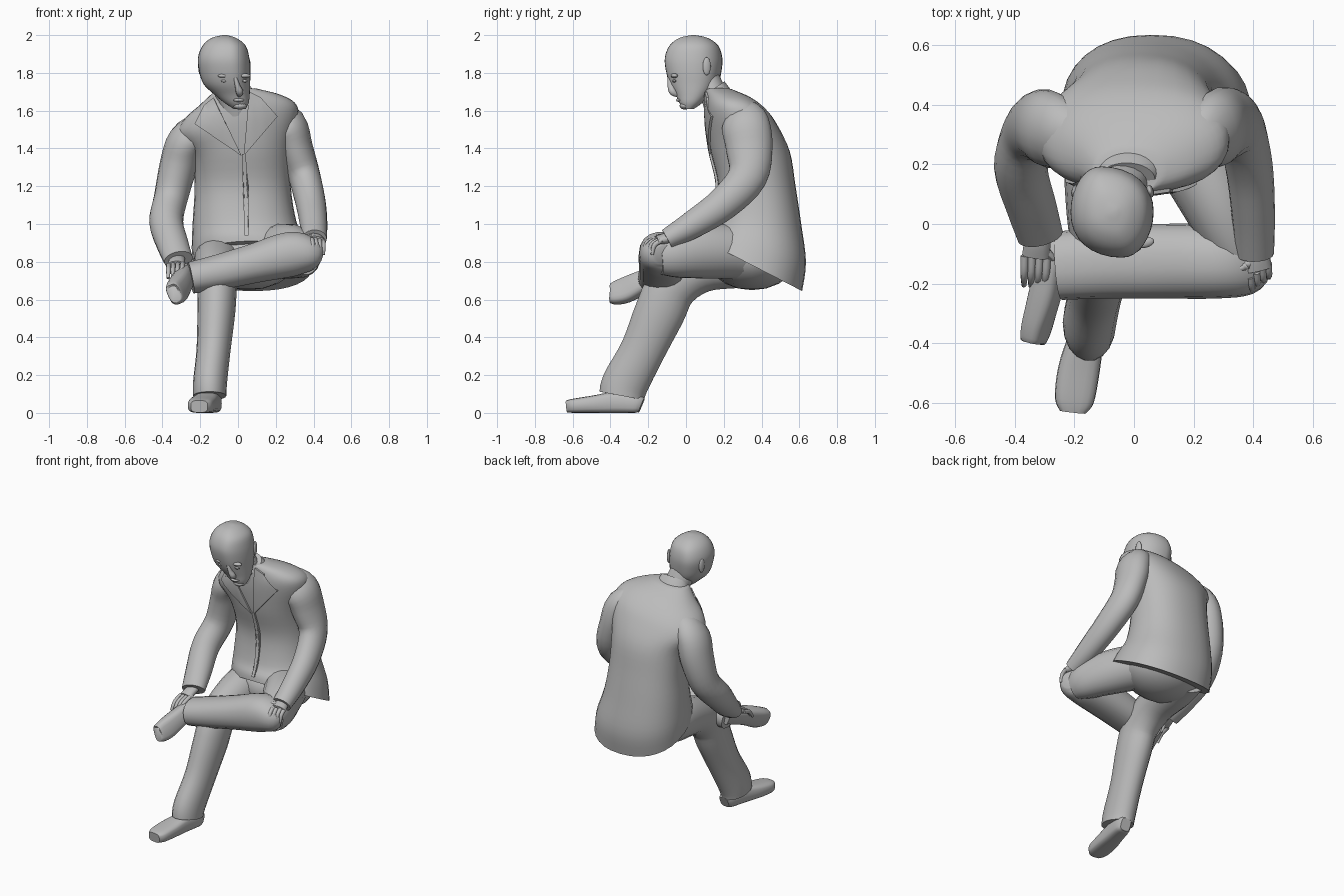
import bpy, bmesh
from math import sin, cos, pi, radians
from mathutils import Vector
from mathutils.bvhtree import BVHTree

cube = bpy.data.objects.get("Cube")
if cube:
    bpy.data.objects.remove(cube, do_unlink=True)

GRAY = (0.5, 0.5, 0.5, 1)
mat = bpy.data.materials.new("plain gray")
mat.use_nodes = True
mat.diffuse_color = GRAY
mat.node_tree.nodes["Principled BSDF"].inputs["Base Color"].default_value = GRAY


def finish(name, bm, angle=50):
    bmesh.ops.recalc_face_normals(bm, faces=bm.faces)
    mesh = bpy.data.meshes.new(name)
    bm.to_mesh(mesh)
    bm.free()
    mesh.materials.append(mat)
    ob = bpy.data.objects.new(name, mesh)
    bpy.context.collection.objects.link(ob)
    bpy.ops.object.select_all(action='DESELECT')
    ob.select_set(True)
    bpy.context.view_layer.objects.active = ob
    bpy.ops.object.shade_smooth_by_angle(angle=radians(angle))
    return ob


def spline(rows, steps=4):
    """Interpolate the rows with a Catmull-Rom curve."""
    out, last = [], len(rows) - 1
    for i in range(last):
        group = [rows[max(i - 1, 0)], rows[i], rows[i + 1], rows[min(i + 2, last)]]
        for s in range(steps):
            t = s / steps
            out.append([b + 0.5 * t * (c - a + t * (2*a - 5*b + 4*c - d + t * (3*(b - c) + d - a)))
                        for a, b, c, d in zip(*group)])
    return out + [list(rows[-1])]


def skin(name, rings):
    bm = bmesh.new()
    loops = [[bm.verts.new(p) for p in ring] for ring in rings]
    n = len(loops[0])
    for low, high in zip(loops, loops[1:]):
        for i in range(n):
            j = (i + 1) % n
            bm.faces.new((low[i], low[j], high[j], high[i]))
    bm.faces.new(loops[0][::-1])
    bm.faces.new(loops[-1])
    return finish(name, bm)


def power(v, p):
    return abs(v) ** p * (1 if v >= 0 else -1)


def tube(name, rows, ref=(1, 0, 0), sides=18, boxy=1.0):
    """Rows: x, y, z, radius along ref, radius across ref."""
    rows = spline(rows)
    pts = [Vector(r[:3]) for r in rows]
    rings = []
    for i, r in enumerate(rows):
        t = (pts[min(i + 1, len(pts) - 1)] - pts[max(i - 1, 0)]).normalized()
        a = (Vector(ref) - t * t.dot(Vector(ref))).normalized()
        b = t.cross(a)
        rings.append([pts[i] + a * r[3] * power(cos(k * 2 * pi / sides), boxy)
                      + b * r[4] * power(sin(k * 2 * pi / sides), boxy) for k in range(sides)])
    return skin(name, rings)


def stack(name, rows, sides=32, boxy=1.0, skew=0):
    """Rows: x min, x max, y min, y max, z, front lift, sideways tilt."""
    rings = []
    for x0, x1, y0, y1, z, lift, tilt in spline(rows):
        ring = []
        for k in range(sides):
            c, s = (power(f(k * 2 * pi / sides), boxy) for f in (cos, sin))
            x = (x0 + x1) / 2 + (c - skew * s * (1 - abs(c))) * (x1 - x0) / 2
            y = (y0 + y1) / 2 + s * (y1 - y0) / 2
            ring.append((x, y, z + lift * (1 - s) / 2 + tilt * x))
        rings.append(ring)
    return skin(name, rings)


def ellipsoid(name, loc, size, turn=0):
    bpy.ops.mesh.primitive_uv_sphere_add(segments=16, ring_count=10, location=loc, rotation=(0, 0, turn))
    ob = bpy.context.object
    ob.name, ob.scale = name, size
    ob.data.materials.append(mat)
    bpy.ops.object.shade_smooth()


# Jacket body with raised front hem
jacket = stack("jacket_body", [
    (-.24, .395, .10, .615, .645, .265, 0),
    (-.245, .365, .11, .635, .80, .15, 0),
    (-.24, .31, .145, .61, 1.0, .02, 0),
    (-.23, .28, .17, .58, 1.2, 0, 0),
    (-.25, .285, .13, .55, 1.38, 0, .08),
    (-.32, .32, .11, .485, 1.515, 0, .16),
    (-.29, .30, .105, .425, 1.595, 0, .16),
    (-.20, .21, .105, .345, 1.66, 0, .14),
    (-.13, .09, .10, .25, 1.71, 0, .1)], boxy=.88)

# Lapels and front closing edge laid on the jacket
tree = BVHTree.FromObject(jacket, bpy.context.evaluated_depsgraph_get())


def plate(name, outline, lift):
    bm = bmesh.new()
    bm.faces.new([bm.verts.new((x, 0, z)) for x, z in outline])
    bmesh.ops.triangulate(bm, faces=bm.faces)
    bmesh.ops.subdivide_edges(bm, edges=bm.edges, cuts=7, use_grid_fill=True)
    for v in bm.verts:
        hit = tree.ray_cast(Vector((v.co.x, -2, v.co.z)), Vector((0, 1, 0)))[0]
        v.co.y = (hit.y if hit else .15) - lift
    back = bmesh.ops.extrude_face_region(bm, geom=bm.faces[:])
    for v in back["geom"]:
        if isinstance(v, bmesh.types.BMVert):
            v.co.y += lift + .004
    finish(name, bm, 30)


plate("lapel_right", [(.02, 1.36), (-.09, 1.58), (-.13, 1.67), (-.18, 1.63), (-.18, 1.57), (-.23, 1.53)], .012)
plate("lapel_left", [(.03, 1.36), (.06, 1.58), (.06, 1.70), (.12, 1.67), (.13, 1.61), (.21, 1.57)], .012)
plate("front_edge", [(.02, 1.37), (.04, 1.37), (.055, 1.2), (.055, .94), (.035, .94), (.035, 1.2)], .012)

# Collar and neck
stack("collar", [(-.14, .10, .09, .27, 1.66, 0, .1), (-.125, .085, .095, .235, 1.715, -.04, .08),
                 (-.12, .07, .095, .205, 1.755, -.08, .05)])
tube("neck", [(-.01, .18, 1.58, .085, .075), (-.04, .14, 1.70, .085, .07),
              (-.07, .09, 1.80, .085, .075)])

# Lowered head, with the face turned to its left
stack("head", [
    (-.02, .04, -.01, .04, 1.608, 0, 0),
    (-.07, .056, -.035, .085, 1.64, 0, 0),
    (-.125, .062, -.055, .13, 1.685, 0, 0),
    (-.182, .064, -.085, .17, 1.74, 0, 0),
    (-.206, .066, -.106, .188, 1.81, 0, 0),
    (-.212, .06, -.112, .192, 1.88, 0, 0),
    (-.187, .04, -.087, .17, 1.945, 0, 0),
    (-.14, -.01, -.035, .115, 1.985, 0, 0),
    (-.08, -.06, .03, .05, 2.0, 0, 0)], boxy=.95, skew=.25)
tube("nose", [(-.015, -.088, 1.775, .01, .01), (-.002, -.08, 1.73, .014, .018),
              (.008, -.07, 1.70, .02, .02), (.006, -.045, 1.682, .012, .012)], sides=10)
ellipsoid("lips", (.004, -.036, 1.656), (.03, .016, .010), .2)
ellipsoid("chin", (.01, -.006, 1.626), (.036, .028, .02))
for side, x, y in (("right", -.075, -.083), ("left", .036, -.062)):
    ellipsoid("brow_" + side, (x, y, 1.785), (.032, .018, .012), .2)
    ellipsoid("eye_" + side, (x, y, 1.757), (.016, .010, .007), .2)
for side, x, turn in (("right", -.198, -.25), ("left", .054, .25)):
    ellipsoid("ear_" + side, (x, .11, 1.835), (.012, .022, .048), turn)

# Sleeves, rooted well inside the jacket so the shoulders run on smoothly
tube("sleeve_left", [
    (.10, .28, 1.54, .08, .09), (.19, .295, 1.545, .10, .11), (.265, .315, 1.52, .10, .13),
    (.305, .335, 1.40, .092, .125), (.352, .325, 1.25, .085, .105), (.385, .20, 1.11, .08, .09),
    (.40, .04, 1.0, .073, .075), (.405, -.10, .92, .065, .056)])
tube("sleeve_right", [
    (-.10, .28, 1.50, .08, .09), (-.19, .295, 1.485, .10, .11), (-.275, .315, 1.435, .10, .13),
    (-.315, .33, 1.31, .10, .12), (-.355, .30, 1.14, .09, .10), (-.38, .19, 1.01, .09, .09),
    (-.345, .06, .89, .085, .075), (-.315, -.04, .81, .078, .056)])


# Hands: palm, four fingers and thumb from a wrist, knuckle and fingertip line
def hand(side, wrist, knuckle, tip, across, thumb_tip):
    w, k, t, a, th = (Vector(v) for v in (wrist, knuckle, tip, across, thumb_tip))
    tube("palm_" + side, [(*w, .04, .028), (*w.lerp(k, .5), .045, .027), (*k, .046, .02)], ref=a, sides=12)
    for i in range(4):
        off = a * (i - 1.5)
        start, end = k + off * .025, t + off * .023
        mid = start.lerp(end, .5) + Vector((0, -.012, .012))
        tube(f"finger_{side}_{i}", [(*start, .014, .014), (*mid, .013, .013), (*end, .008, .008)],
             ref=a, sides=8)
    tube("thumb_" + side, [(*w.lerp(k, .3), .017, .017), (*w.lerp(k, .6).lerp(th, .6), .016, .016),
                           (*th, .009, .009)], ref=a, sides=8)


hand("left", (.405, -.08, .93), (.42, -.155, .915), (.425, -.20, .84), (.8, .6, -.1), (.35, -.15, .94))
hand("right", (-.32, -.03, .815), (-.33, -.11, .785), (-.335, -.21, .715), (1, -.1, .1), (-.26, -.12, .77))

# Hips and trousers
ellipsoid("hips", (.05, .35, .825), (.27, .24, .175))
tube("leg_crossed_thigh", [
    (.11, .42, .82, .14, .14), (.19, .26, .85, .14, .145), (.28, .08, .855, .125, .145),
    (.34, -.06, .84, .105, .125), (.36, -.14, .83, .075, .10)])
tube("leg_crossed_shin", [
    (.425, -.115, .835, .06, .05), (.39, -.125, .84, .11, .09), (.28, -.125, .84, .125, .12),
    (.08, -.125, .79, .125, .105), (-.10, -.13, .745, .12, .095), (-.25, -.14, .715, .115, .085)],
    ref=(0, 1, 0), boxy=.88)
tube("leg_planted", [
    (-.06, .45, .80, .14, .12), (-.10, .28, .80, .135, .14), (-.11, .08, .76, .12, .125),
    (-.11, -.07, .67, .105, .135), (-.115, -.14, .53, .10, .135), (-.13, -.23, .33, .09, .12),
    (-.148, -.32, .16, .09, .125), (-.15, -.34, .09, .088, .122)])

# Shoes
tube("shoe_planted", [
    (-.13, -.235, .04, .035, .04), (-.135, -.27, .05, .05, .05), (-.16, -.38, .055, .06, .055),
    (-.185, -.49, .046, .07, .046), (-.20, -.59, .038, .066, .038), (-.205, -.63, .034, .045, .032)], boxy=.6)
tube("shoe_crossed", [
    (-.26, -.06, .73, .035, .045), (-.275, -.12, .725, .045, .055), (-.295, -.22, .695, .05, .06),
    (-.32, -.32, .65, .045, .068), (-.335, -.385, .63, .038, .058), (-.338, -.40, .628, .028, .042)],
    ref=(.9, 0, .42), boxy=.65)
